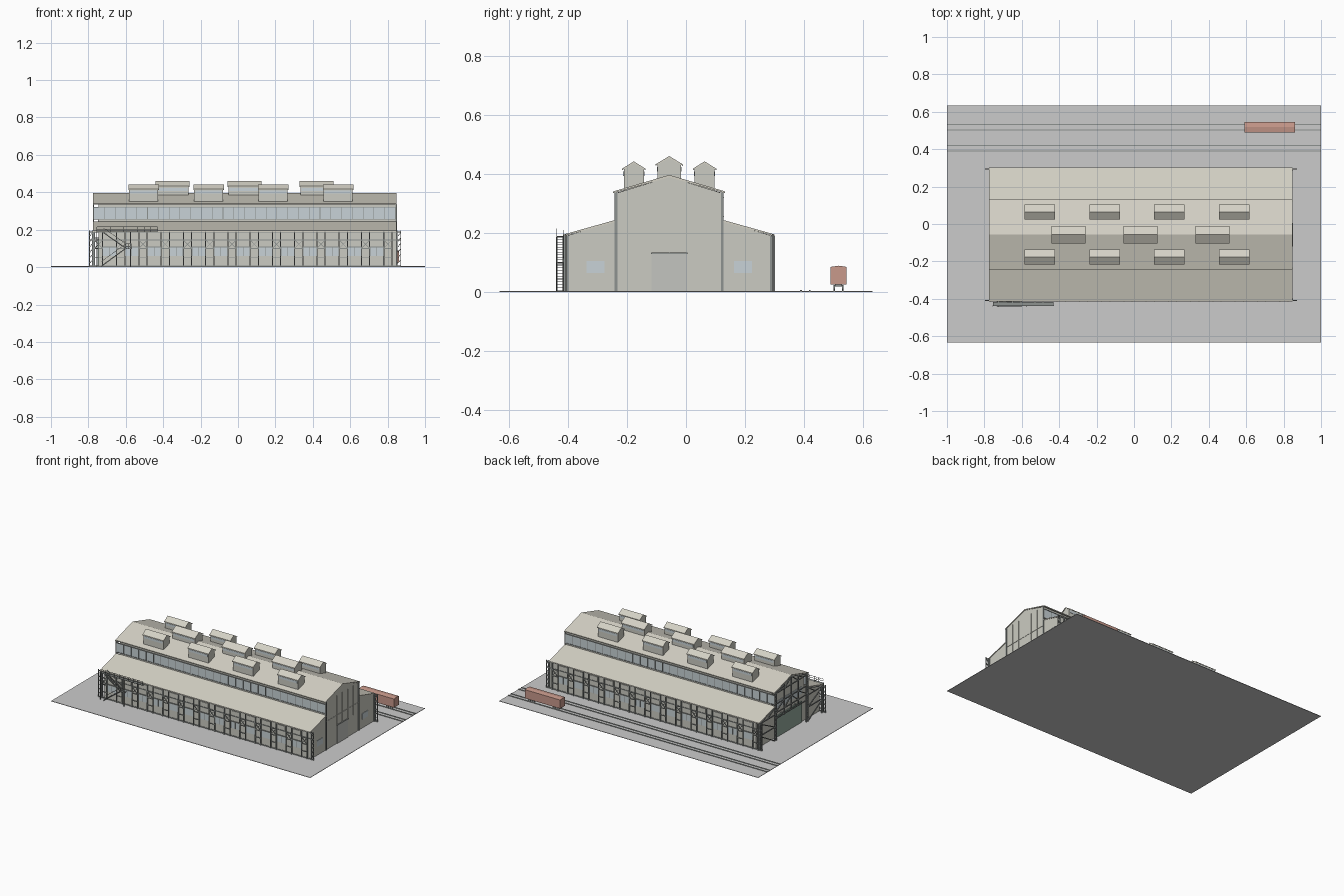
import bpy, bmesh
from math import hypot
from mathutils import Vector, Matrix

if "Cube" in bpy.data.objects:
    bpy.data.objects.remove(bpy.data.objects["Cube"])

COLORS = {"wall": (.60, .60, .54), "roof": (.66, .64, .56), "steel": (.27, .29, .28),
          "glass": (.58, .65, .68), "ground": (.58, .58, .57), "rust": (.58, .32, .26),
          "green": (.30, .40, .34), "door": (.55, .56, .53)}
MATS = {}
for k, c in COLORS.items():
    MATS[k] = bpy.data.materials.new(k)
    MATS[k].diffuse_color = (*c, 1)


class Part:
    """Collects boxes, beams and extruded profiles into one named object."""
    def __init__(self, name, mat):
        self.name, self.mat, self.bm = name, mat, bmesh.new()

    def box(self, x0, x1, y0, y1, z0, z1):
        m = Matrix.Translation(((x0+x1)/2, (y0+y1)/2, (z0+z1)/2)) @ Matrix.Diagonal((x1-x0, y1-y0, z1-z0, 1))
        bmesh.ops.create_cube(self.bm, size=1, matrix=m)

    def beam(self, a, b, t=.006):
        a, b = Vector(a), Vector(b)
        d = b - a
        rot = d.to_track_quat('Z', 'X' if abs(d.x) < 1e-6 else 'Y').to_matrix().to_4x4()
        bmesh.ops.create_cube(self.bm, size=1, matrix=Matrix.Translation((a+b)/2) @ rot
                              @ Matrix.Diagonal((t, t, d.length, 1)))

    def extrude(self, yz, x0, x1):
        v = [[self.bm.verts.new((x, y, z)) for y, z in yz] for x in (x0, x1)]
        n = len(yz)
        self.bm.faces.new(v[0])
        self.bm.faces.new(v[1][::-1])
        for i in range(n):
            j = (i+1) % n
            self.bm.faces.new((v[0][i], v[1][i], v[1][j], v[0][j]))

    def wheel(self, x, y, z, r, w):
        bmesh.ops.create_cone(self.bm, cap_ends=True, segments=12, radius1=r, radius2=r, depth=w,
                              matrix=Matrix.Translation((x, y, z)) @ Matrix.Rotation(1.5708, 4, 'X'))

    def done(self):
        bmesh.ops.recalc_face_normals(self.bm, faces=self.bm.faces)
        me = bpy.data.meshes.new(self.name)
        self.bm.to_mesh(me)
        self.bm.free()
        me.materials.append(MATS[self.mat])
        bpy.context.collection.objects.link(bpy.data.objects.new(self.name, me))


YC = -.057                      # ridge line of the hall
XL, XW, XR = -.775, -.745, .845  # open frame, left wall, right wall
HN, HA = .18, .35               # half widths of nave and aisles
SIDES = (-1, 1)
BAYS = [-.746 + .119*k for k in range(14)]

# ground and rail tracks
p = Part("ground_slab", "ground")
p.box(-1, 1, -.633, .633, 0, .003)
p.done()
p = Part("rail_tracks", "steel")
for y in (.39, .42, .503, .532):
    p.box(-1, 1, y-.003, y+.003, .003, .007)
p.done()

# hall walls: tall nave with two lower aisles
p = Part("hall_walls", "wall")
p.extrude([(YC-HA, .003), (YC+HA, .003), (YC+HA, .19), (YC+HN, .24), (YC+HN, .335),
           (YC, .39), (YC-HN, .335), (YC-HN, .24), (YC-HA, .19)], XW, XR)
p.done()

# roof slabs
p = Part("hall_roofs", "roof")
for s in SIDES:
    p.extrude([(YC, .397), (YC+s*(HN+.01), .341), (YC+s*(HN+.01), .335), (YC, .389)], XL, XR+.003)
    p.extrude([(YC+s*HN, .245), (YC+s*(HA+.008), .195), (YC+s*(HA+.008), .189), (YC+s*HN, .238)], XL, XR+.003)
p.done()

# clerestory glazing and its bars
g, m = Part("clerestory_glass", "glass"), Part("clerestory_bars", "steel")
for s in SIDES:
    y = YC + s*(HN+.001)
    g.box(XL, XR, y-.002, y+.002, .258, .32)
    y = YC + s*(HN+.003)
    for z in (.256, .32):
        m.box(XL, XR, y-.003, y+.003, z-.002, z+.002)
    for i in range(29):
        x = XL + .003 + i*(XR-XL-.006)/28
        m.box(x-.0015, x+.0015, y-.002, y+.002, .256, .32)
g.done()
m.done()

# aisle wall windows, girts and paired lattice columns
g, m = Part("aisle_windows", "glass"), Part("aisle_columns", "steel")
pan = Part("aisle_upper_panels", "wall")
for s in SIDES:
    y, yo = YC + s*(HA+.001), YC + s*(HA+.006)
    for z in (.006, .145, .187):
        m.beam((-.795, y, z), (.868, y, z), .005)
    for x in BAYS:
        for d in (-.022, .022):
            m.beam((x+d, yo, .003), (x+d, yo, .19), .006)
        for z in (.05, .10, .145):
            m.beam((x-.022, yo, z), (x+.022, yo, z), .004)
        m.beam((x-.022, yo, .10), (x+.022, yo, .145), .003)
        m.beam((x+.022, yo, .10), (x-.022, yo, .145), .003)
    for x in BAYS[:-1]:
        c = x + .0595
        g.box(c-.035, c+.035, y-.002, y+.002, .06, .104)
        m.box(c-.037, c+.037, y-.004, y+.004, .104, .11)
        for d in (-.035, 0, .035):
            m.box(c+d-.001, c+d+.001, y-.003, y+.003, .06, .104)
        pan.box(c-.03, c+.03, y-.003, y+.003, .15, .182)
    # corner lattice posts standing beyond each end wall
    for x in (-.785, .862):
        for d in (-.008, .008):
            m.beam((x+d, y, .003), (x+d, y, .195), .005)
        for i in range(6):
            z = .02 + i*.029
            m.beam((x-.008, y, z), (x+.008, y, z+.02), .003)
g.done()
m.done()
pan.done()

# right gable end: pilasters, seams, door, windows
p = Part("right_end_trim", "steel")
for s in SIDES:
    p.box(XR-.002, XR+.005, YC+s*HN-.005, YC+s*HN+.005, .003, .338)
    p.box(XR-.002, XR+.005, YC+s*(HA-.004)-.004, YC+s*(HA-.004)+.004, .003, .19)
p.box(XR, XR+.006, YC-.062, YC+.062, .128, .133)
p.done()
p = Part("right_end_seams", "wall")
for d in (-.12, -.06, 0, .06, .12):
    p.box(XR, XR+.002, YC+d-.001, YC+d+.001, .133, .338)
p.box(XR, XR+.002, YC-HN, YC+HN, .199, .201)
p.done()
p = Part("right_end_door", "door")
p.box(XR, XR+.004, YC-.06, YC+.06, .003, .128)
p.done()
p = Part("right_end_windows", "glass")
for s in SIDES:
    c = YC + s*.25
    p.box(XR-.002, XR+.003, c-.031, c+.031, .064, .105)
p.done()

# left end: open steel frame with green doors behind
p = Part("left_end_doors", "green")
p.box(XW-.006, XW, YC-.15, YC+.15, .003, .15)
p.done()
p = Part("left_end_glass", "glass")
p.box(XW-.004, XW, YC-.15, YC+.15, .20, .25)
p.done()
p = Part("left_end_frame", "steel")
x = XL + .002
for s in SIDES:
    P = lambda d, z: (x, YC+s*d, z)
    for d, h in ((HN, .338), (HN-.015, .338), (HA, .19), (HA-.015, .19), (.075, .365)):
        p.beam(P(d, .15 if d == .075 else .003), P(d, h), .007)
    for a, b in (((0, .387), (HN, .333)), ((0, .33), (HN, .33)), ((0, .255), (HN, .255)),
                 ((0, .155), (HN, .155)), ((0, .195), (HN, .195)), ((HN, .237), (HA, .187)),
                 ((HN, .185), (HA, .185)), ((HN, .10), (HA, .10)),
                 ((0, .387), (.075, .33)), ((.075, .36), (.13, .33)),
                 ((HN, .237), (.265, .185)), ((HN, .10), (HA, .185)), ((HN, .003), (HA, .10)),
                 ((0, .255), (.075, .195)), ((.075, .255), (HN, .195))):
        p.beam(P(*a), P(*b), .006)
    for i in range(12):
        z = .01 + i*.027
        p.beam(P(HN, z), P(HN-.015, z+.02), .004)
    p.beam((x, YC+s*.075, .155), (XW, YC+s*.075, .155), .006)
p.beam((x, YC, .155), (x, YC, .39), .007)
p.done()

# roof ventilators: three on the ridge, four on each slope
body, cap, slot = Part("vent_bodies", "wall"), Part("vent_roofs", "roof"), Part("vent_glass", "glass")


def vent(cx, cy, w, hw, base, eave, top):
    x0, x1 = cx-w/2, cx+w/2
    body.extrude([(cy-hw, base), (cy+hw, base), (cy+hw, eave), (cy, top-.006), (cy-hw, eave)], x0+.004, x1-.004)
    k = hw + .006
    cap.extrude([(cy-k, eave-.003), (cy, top), (cy+k, eave-.003), (cy+k, eave-.008), (cy, top-.007),
                 (cy-k, eave-.008)], x0, x1)
    for s in SIDES:
        y = cy + s*hw
        slot.box(x0+.01, x1-.01, y-.002, y+.002, eave-.028, eave-.012)


for cx in (-.35, .035, .42):
    vent(cx, YC, .18, .04, .375, .436, .461)
for cx in (-.505, -.157, .188, .535):
    for s in SIDES:
        vent(cx, YC+s*.12, .163, .034, .34, .421, .443)
for q in (body, cap, slot):
    q.done()

# outside stair with landings and handrails on the front
p = Part("fire_stair", "steel")
y0, y1 = -.438, -.416


def flight(xa, za, xb, zb):
    for y in (y0, y1):
        p.beam((xa, y, za), (xb, y, zb), .005)
        p.beam((xa, y, za+.025), (xb, y, zb+.025), .002)
    for i in range(11):
        t = i/10
        x, z = xa+(xb-xa)*t, za+(zb-za)*t
        p.box(x-.005, x+.005, y0, y1, z, z+.002)


def landing(xa, xb, z):
    p.box(xa, xb, y0, y1, z-.003, z)
    for zz in (z+.012, z+.025):
        p.beam((xa, y0, zz), (xb, y0, zz), .002)
    n = max(2, round((xb-xa)/.035))
    for i in range(n+1):
        x = xa+(xb-xa)*i/n
        p.beam((x, y0, z), (x, y0, z+.025), .002)


flight(-.73, .005, -.60, .10)
flight(-.60, .10, -.72, .185)
landing(-.60, -.57, .10)
landing(-.755, -.43, .19)
for x in (-.755, -.575):
    p.beam((x, y0, .003), (x, y0, .19), .004)
p.done()

# freight wagon on the rear track
p = Part("wagon_body", "rust")
p.extrude([(.49, .025), (.545, .025), (.545, .085), (.5175, .089), (.49, .085)], .59, .862)
p.done()
p = Part("wagon_wheels", "steel")
p.box(.60, .852, .505, .53, .018, .026)
for x in (.615, .645, .805, .835):
    for y in (.503, .532):
        p.wheel(x, y, .014, .009, .006)
p.done()

for m in bpy.data.materials:
    if m.users and not m.is_grease_pencil:
        m.use_nodes = True
        m.node_tree.nodes["Principled BSDF"].inputs["Base Color"].default_value = m.diffuse_color
